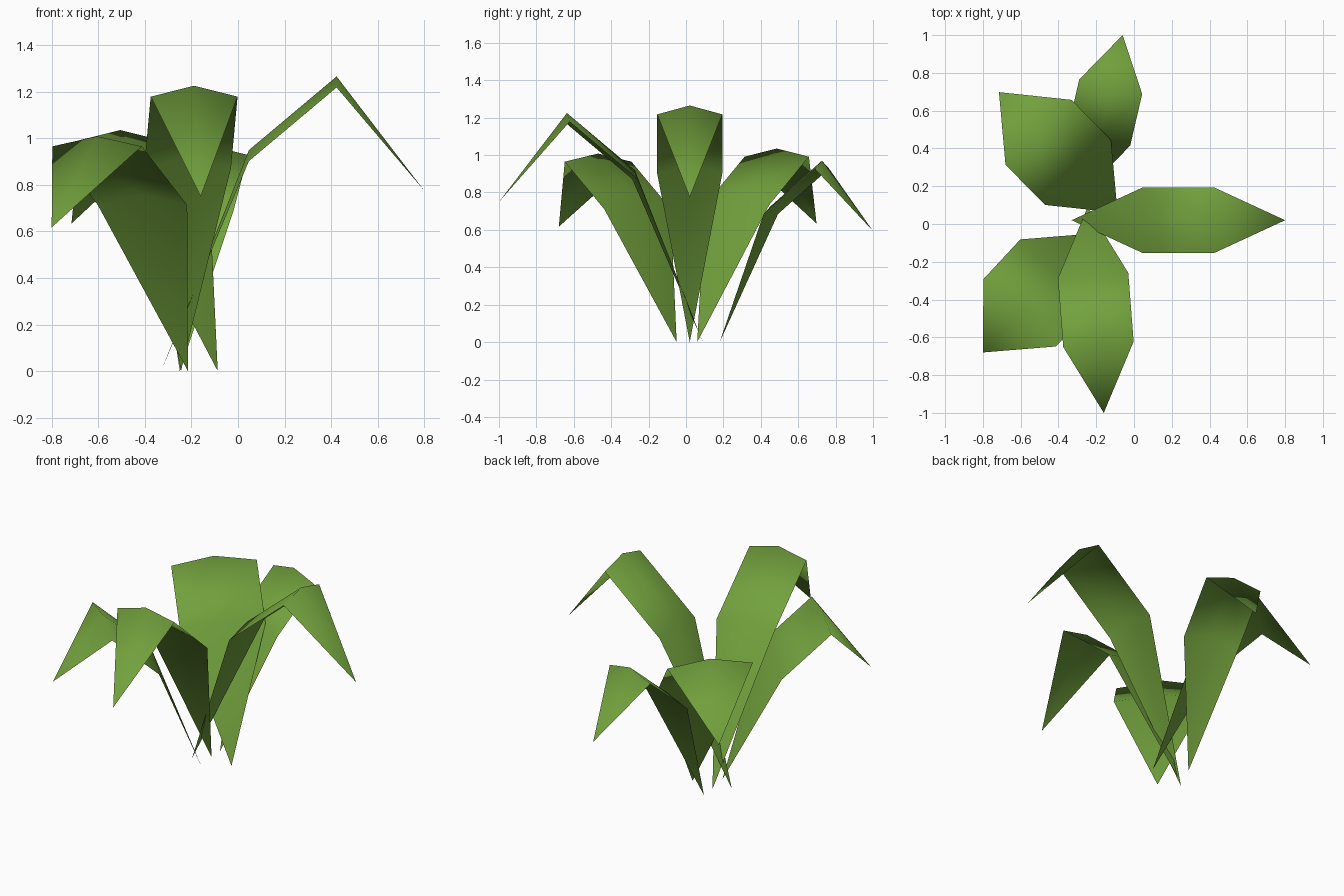
import bpy
from mathutils import Vector

if "Cube" in bpy.data.objects:
    bpy.data.objects.remove(bpy.data.objects["Cube"])

green = bpy.data.materials.new("leaf green")
green.diffuse_color = (0.17, 0.36, 0.047, 1)
green.use_nodes = True
green.node_tree.nodes["Principled BSDF"].inputs["Base Color"].default_value = green.diffuse_color


def make_leaf(name, base, tip, half_width, height):
    """Arched leaf: pointed base, two ridged cross rows, drooping tip."""
    b, t = Vector((*base, 0)), Vector((*tip, 0))
    run = t - b
    side = Vector((-run.y, run.x, 0)).normalized() * half_width
    up = Vector((0, 0, 1))
    verts = [b]
    for share, rise in ((1 / 3, 0.75), (2 / 3, 1.0)):
        mid = b + run * share + up * rise * height
        edge = mid - up * 0.035 * height ** 0.5 - up * 0.008
        verts += [edge + side, mid, edge - side]
    verts.append(t + up * height * 0.612)
    faces = [(0, 2, 1), (0, 3, 2),
             (1, 2, 5, 4), (2, 3, 6, 5),
             (4, 5, 7), (5, 6, 7)]
    mesh = bpy.data.meshes.new(name)
    mesh.from_pydata(verts, [], faces)
    # normals face the upper side of the leaf
    mesh.update()
    if sum(p.normal.z * p.area for p in mesh.polygons) < 0:
        mesh.flip_normals()
    mesh.materials.append(green)
    mesh.shade_smooth()
    obj = bpy.data.objects.new(name, mesh)
    bpy.context.collection.objects.link(obj)


# name, base point, tip point, half width, crown height
for leaf in (
    ("right_leaf", (-0.33, 0.02), (0.80, 0.02), 0.174, 1.265),
    ("front_leaf", (-0.245, 0.09), (-0.16, -1.0), 0.187, 1.225),
    ("back_leaf", (-0.25, 0.18), (-0.06, 1.0), 0.171, 0.97),
    ("back_left_leaf", (-0.087, 0.06), (-0.715, 0.698), 0.245, 1.035),
    ("front_left_leaf", (-0.215, -0.05), (-0.80, -0.68), 0.262, 1.008),
):
    make_leaf(*leaf)
